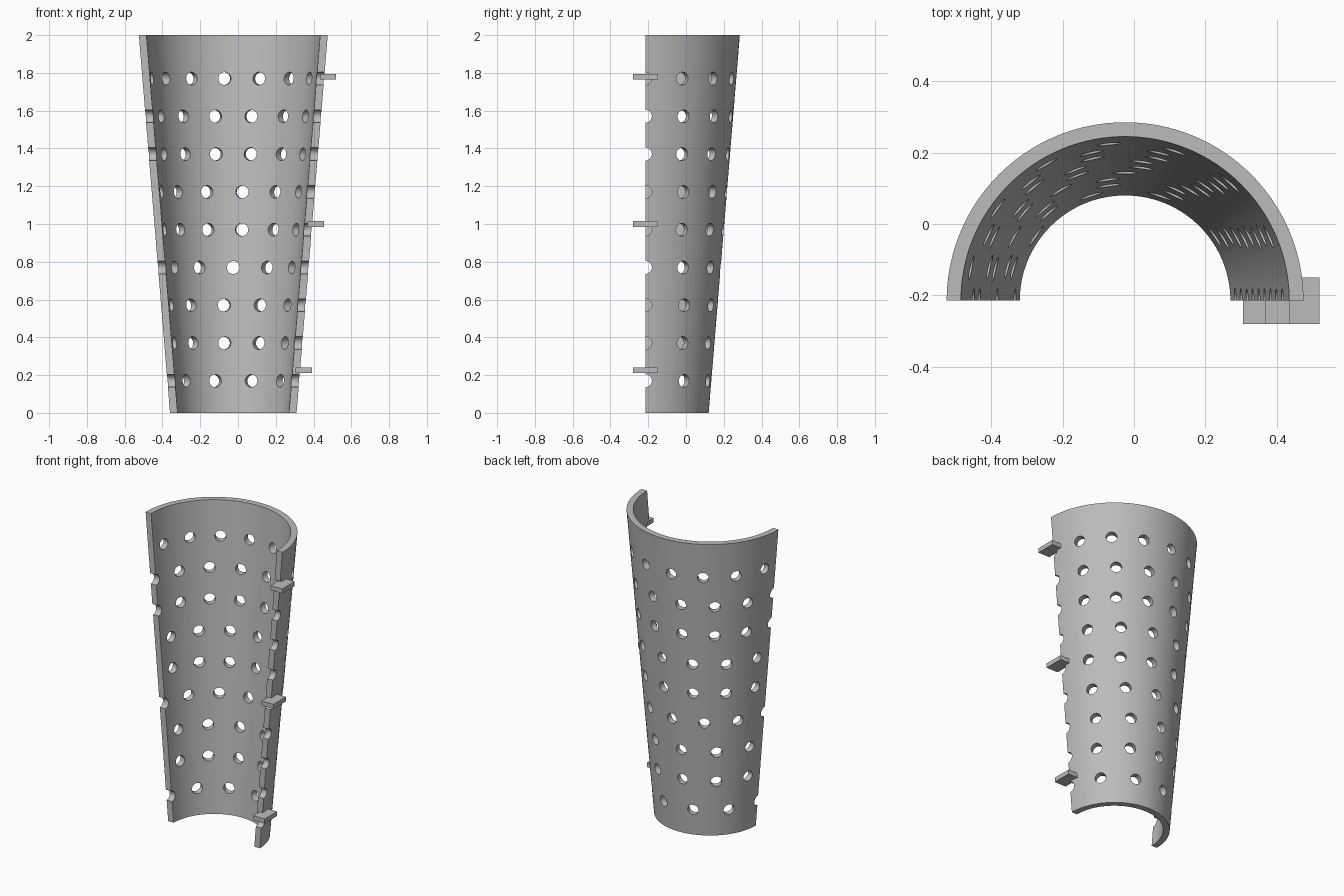
import bpy, bmesh, math
from mathutils import Matrix, Vector

cube = bpy.data.objects.get("Cube")
if cube:
    bpy.data.objects.remove(cube, do_unlink=True)

AXIS = Vector((-0.025, -0.215, 0))
HEIGHT, WALL = 2.0, 0.04
R_BOTTOM, R_TOP = 0.335, 0.50
SEGMENTS = 64
HOLE_R = 0.034

grey = bpy.data.materials.new("plain grey")
grey.use_nodes = True
colour = (0.5, 0.5, 0.5, 1)
grey.diffuse_color = colour
grey.node_tree.nodes["Principled BSDF"].inputs["Base Color"].default_value = colour


def make_object(name, bm):
    bmesh.ops.recalc_face_normals(bm, faces=bm.faces)
    mesh = bpy.data.meshes.new(name)
    bm.to_mesh(mesh)
    bm.free()
    mesh.materials.append(grey)
    obj = bpy.data.objects.new(name, mesh)
    bpy.context.collection.objects.link(obj)
    return obj


# Half of a tapered tube: a wall section swept through half a turn
bm = bmesh.new()
section = [(R_BOTTOM, 0), (R_TOP, HEIGHT), (R_TOP - WALL, HEIGHT), (R_BOTTOM - WALL, 0)]
rings = []
for i in range(SEGMENTS + 1):
    a = math.pi * i / SEGMENTS
    rings.append([bm.verts.new(AXIS + Vector((r * math.cos(a), r * math.sin(a), z)))
                  for r, z in section])
for a, b in zip(rings, rings[1:]):
    for k in range(4):
        n = (k + 1) % 4
        bm.faces.new((a[k], a[n], b[n], b[k]))
bm.faces.new(rings[0])
bm.faces.new(rings[-1])
shell = make_object("half_cone_shell", bm)

# Radial hole cutters: each row starts at the left edge, more holes higher up
bm = bmesh.new()
for row, count in enumerate((10, 11, 11, 12, 13, 13, 14, 14, 15)):
    z = 0.17 + 0.2 * row
    radius = R_BOTTOM + (R_TOP - R_BOTTOM) * z / HEIGHT - WALL / 2
    for i in range(count):
        angle = math.tau * i / count
        if angle > math.pi + 0.15:
            break
        place = (Matrix.Translation(AXIS + Vector((0, 0, z)))
                 @ Matrix.Rotation(angle, 4, 'Z')
                 @ Matrix.Translation((radius, 0, 0))
                 @ Matrix.Rotation(math.pi / 2, 4, 'Y')
                 @ Matrix.Rotation(math.pi / 24, 4, 'Z'))
        bmesh.ops.create_cone(bm, cap_ends=True, segments=24, radius1=HOLE_R,
                              radius2=HOLE_R, depth=0.14, matrix=place)
cutters = make_object("hole_cutters", bm)

cut = shell.modifiers.new("holes", 'BOOLEAN')
cut.operation = 'DIFFERENCE'
cut.solver = 'EXACT'
cut.object = cutters
bpy.ops.object.select_all(action='DESELECT')
shell.select_set(True)
bpy.context.view_layer.objects.active = shell
bpy.ops.object.modifier_apply(modifier=cut.name)
bpy.ops.object.shade_smooth_by_angle(angle=math.radians(30))
bpy.data.objects.remove(cutters, do_unlink=True)

# Flat tabs along the left edge
for name, x, z in (("lower_tab", 0.348, 0.225), ("middle_tab", 0.412, 1.0),
                   ("upper_tab", 0.477, 1.78)):
    bm = bmesh.new()
    bmesh.ops.create_cube(bm, size=1, matrix=Matrix.Translation((x, -0.215, z))
                          @ Matrix.Diagonal((0.086, 0.13, 0.03, 1)))
    make_object(name, bm)
